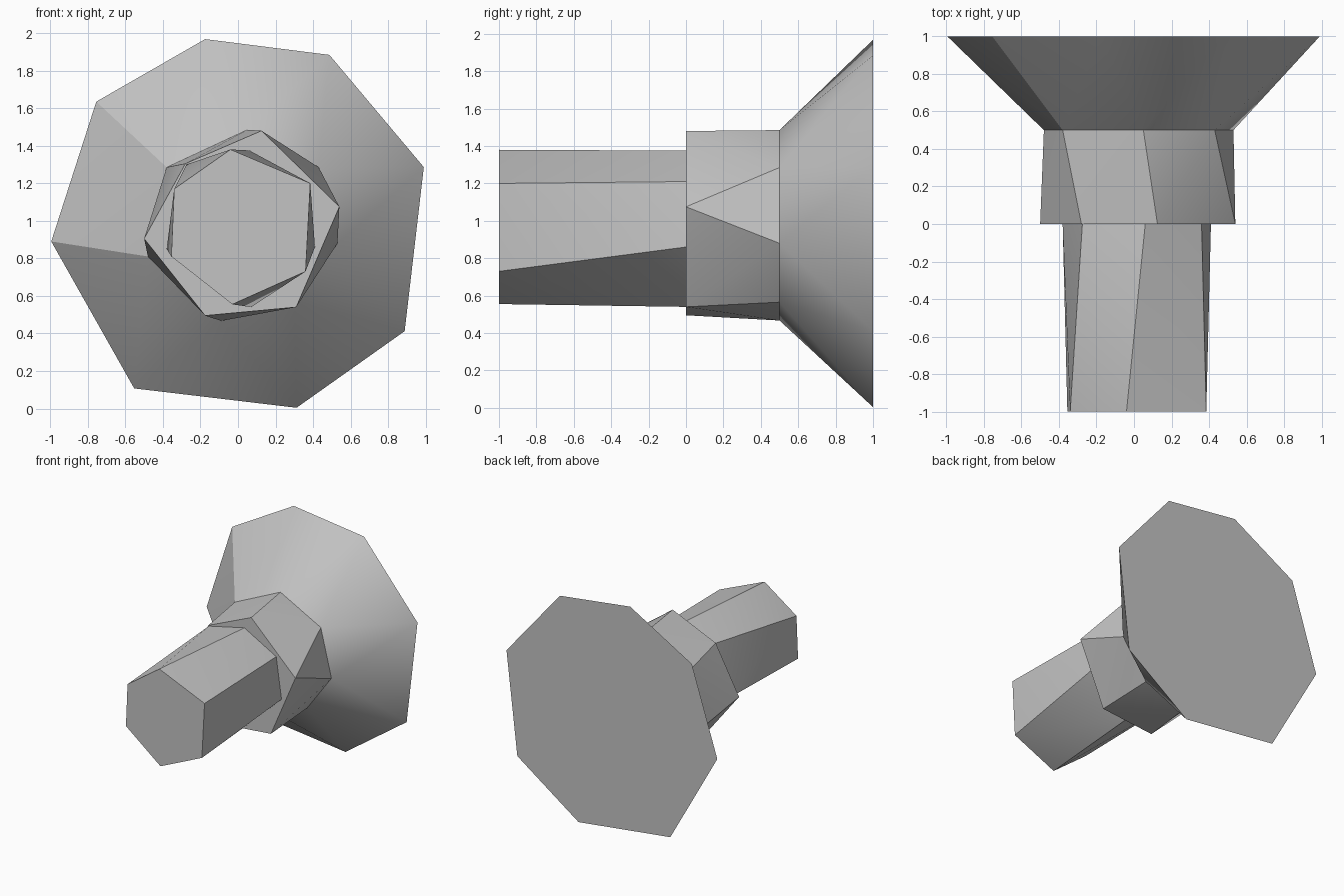
import bpy, bmesh, math

cube = bpy.data.objects.get("Cube")
if cube:
    bpy.data.objects.remove(cube, do_unlink=True)

grey = bpy.data.materials.new("plain grey")
grey.use_nodes = True
colour = (0.55, 0.55, 0.55, 1)
grey.diffuse_color = colour
grey.node_tree.nodes["Principled BSDF"].inputs["Base Color"].default_value = colour


def faceted_section(name, front_y, front_ring, back_y, back_ring):
    """Closed solid spanning two (x, z) outlines set at different depths."""
    bm = bmesh.new()
    for y, ring in ((front_y, front_ring), (back_y, back_ring)):
        for x, z in ring:
            bm.verts.new((x, y, z))
    bmesh.ops.convex_hull(bm, input=bm.verts[:])
    # merge the triangles of the flat end caps
    bmesh.ops.dissolve_limit(bm, angle_limit=math.radians(0.05),
                             verts=bm.verts[:], edges=bm.edges[:])
    bmesh.ops.recalc_face_normals(bm, faces=bm.faces[:])
    mesh = bpy.data.meshes.new(name)
    bm.to_mesh(mesh)
    bm.free()
    mesh.materials.append(grey)
    obj = bpy.data.objects.new(name, mesh)
    bpy.context.collection.objects.link(obj)
    bpy.ops.object.select_all(action="DESELECT")
    obj.select_set(True)
    bpy.context.view_layer.objects.active = obj
    bpy.ops.object.shade_smooth_by_angle(angle=math.radians(30))
    return obj


# Outlines, clockwise from the top as seen from the front
tube_tip = [(-0.04, 1.38), (0.385, 1.2), (0.36, 0.73),
            (-0.03, 0.555), (-0.355, 0.81), (-0.34, 1.17)]
tube_root = [(0.06, 1.375), (0.36, 1.21), (0.41, 0.86),
             (0.07, 0.54), (-0.38, 0.85), (-0.275, 1.3)]
collar_front = [(0.125, 1.48), (0.54, 1.075), (0.31, 0.54),
                (-0.175, 0.495), (-0.5, 0.905), (-0.28, 1.305)]
collar_back = [(0.05, 1.485), (0.43, 1.285), (0.53, 0.88), (0.3, 0.565),
               (-0.09, 0.467), (-0.48, 0.81), (-0.38, 1.285)]
flare_rim = [(-0.175, 1.968), (0.487, 1.884), (0.99, 1.286), (0.888, 0.412),
             (0.312, 0.004), (-0.553, 0.107), (-0.995, 0.89), (-0.755, 1.635)]

# Front tube, middle collar and wide rear flare
faceted_section("front_tube", -1, tube_tip, 0, tube_root)
faceted_section("middle_collar", 0, collar_front, 0.5, collar_back)
faceted_section("rear_flare", 0.5, collar_back, 1, flare_rim)
